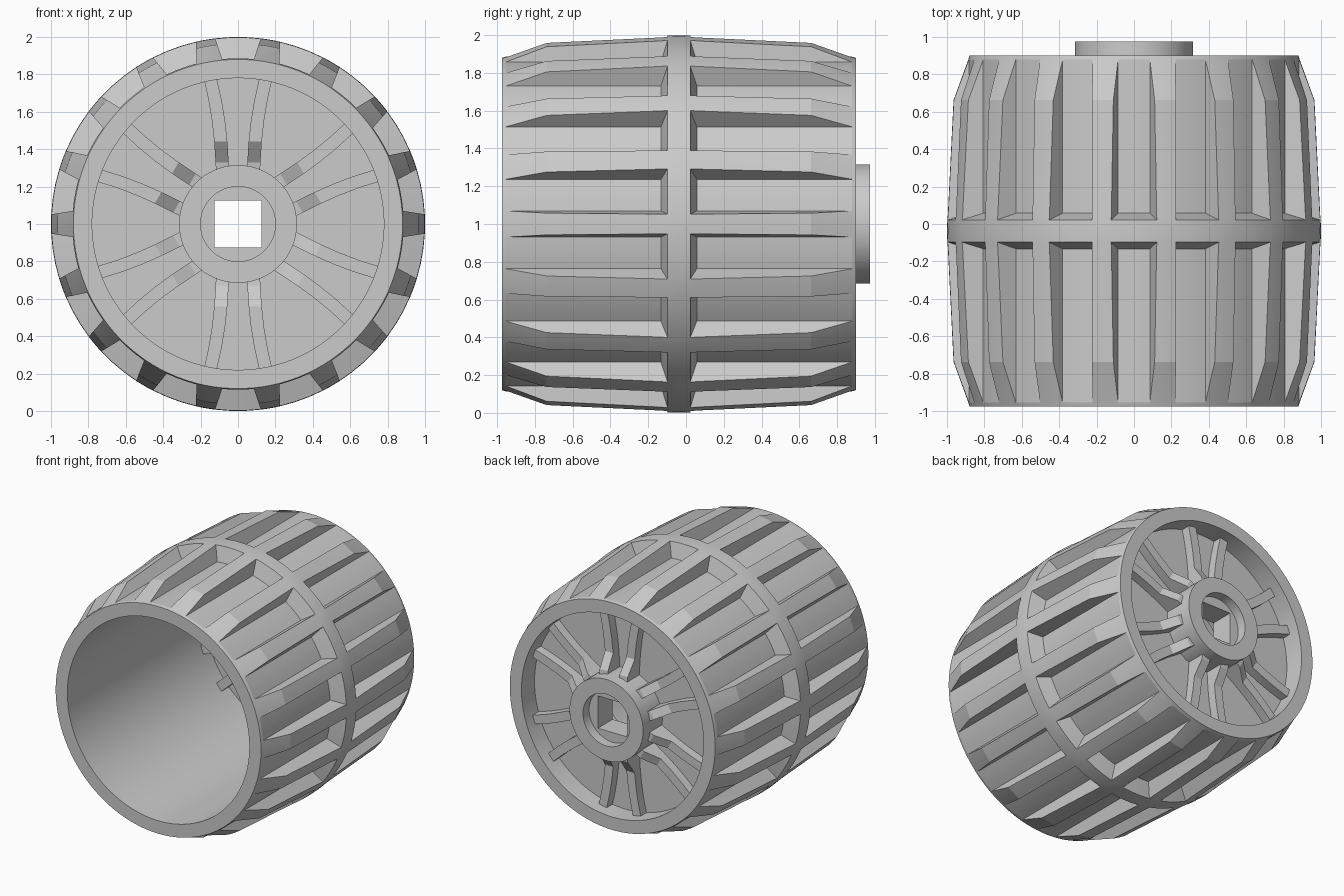
import bpy, bmesh
from math import sin, cos, radians, pi

if "Cube" in bpy.data.objects:
    bpy.data.objects.remove(bpy.data.objects["Cube"])

MID = -0.0375          # y of the central ridge


def finish(name, bm, angle=15):
    bmesh.ops.remove_doubles(bm, verts=bm.verts, dist=0.0005)
    bmesh.ops.recalc_face_normals(bm, faces=bm.faces)
    me = bpy.data.meshes.new(name)
    bm.to_mesh(me)
    bm.free()
    ob = bpy.data.objects.new(name, me)
    bpy.context.collection.objects.link(ob)
    bpy.ops.object.select_all(action='DESELECT')
    ob.select_set(True)
    bpy.context.view_layer.objects.active = ob
    bpy.ops.object.shade_smooth_by_angle(angle=radians(angle))
    return ob


def loft(name, rows):
    """Closed tube around the y axis; each row is a ring of (angle, radius, y)."""
    bm = bmesh.new()
    rings = [[bm.verts.new((r * cos(a), y, 1 + r * sin(a))) for a, r, y in row] for row in rows]
    n = len(rings[0])
    for k, ring in enumerate(rings):
        nxt = rings[(k + 1) % len(rings)]
        for i in range(n):
            j = (i + 1) % n
            bm.faces.new((ring[i], ring[j], nxt[j], nxt[i]))
    return finish(name, bm)


# Treaded tyre: 18 tapered grooves on each side of the ridge
FLOOR = 0.886


def tread_row(y, r, grooved=False, merge=False):
    hf = 5.5
    ht = hf + 1.5 * max(0, r - FLOOR) / 0.11
    if merge:
        hf = ht
    f = FLOOR if grooved else r
    land = (20 - 2 * ht) / 3
    cols = [(-hf, f), (-hf / 3, f), (hf / 3, f), (hf, f),
            (ht, r), (ht + land, r), (ht + 2 * land, r), (20 - ht, r)]
    return [(radians(90 + 20 * k + a), rr, y) for k in range(18) for a, rr in cols]


half = [(0.9375, 0.88, 0, 0), (0.917, FLOOR, 0, 0), (0.70, 0.965, 1, 0),
        (0.095, 0.995, 1, 0), (0.06, 0.998, 0, 1)]
rows = [tread_row(MID - d, r, g, m) for d, r, g, m in half]
rows.append(tread_row(MID, 1.0, False, True))
rows += [tread_row(MID + d, r, g, m) for d, r, g, m in reversed(half)]
rows += [tread_row(0.90, 0.78), tread_row(-0.975, 0.78)]
loft("tyre", rows)

# Web disc and hub with a square axle hole
N = 96
angles = [2 * pi * i / N for i in range(N)]


def ring(r, y):
    return [(a, r, y) for a in angles]


def square(y):
    return [(a, 0.125 / max(abs(cos(a)), abs(sin(a))), y) for a in angles]


loft("hub_and_web", [
    ring(0.785, 0.70), ring(0.315, 0.70), ring(0.315, 0.66), ring(0.20, 0.66), ring(0.20, 0.72),
    square(0.72), square(0.90), ring(0.20, 0.90), ring(0.20, 0.975), ring(0.315, 0.975),
    ring(0.315, 0.74), ring(0.785, 0.74)])

# Twelve curved spokes in mirrored pairs: (distance from axis, centre offset, y shift)
PATH = [(0.29, 0.083, 0.08), (0.33, 0.085, 0.075), (0.44, 0.092, 0.0),
        (0.55, 0.104, 0.0), (0.66, 0.122, 0.0), (0.785, 0.150, 0.0)]
bm = bmesh.new()
for k in range(6):
    a = radians(90 + 60 * k)
    for side in (1, -1):
        secs = []
        for u, v, dy in PATH:
            sec = []
            for w, y in ((-0.035, 0.61), (0.035, 0.61), (0.035, 0.81), (-0.035, 0.81)):
                t = side * (v + w)
                sec.append(bm.verts.new((u * cos(a) - t * sin(a), y + dy, 1 + u * sin(a) + t * cos(a))))
            secs.append(sec)
        for s, t in zip(secs, secs[1:]):
            for i in range(4):
                j = (i + 1) % 4
                bm.faces.new((s[i], s[j], t[j], t[i]))
        bm.faces.new(secs[0])
        bm.faces.new(secs[-1])
finish("spokes", bm)
